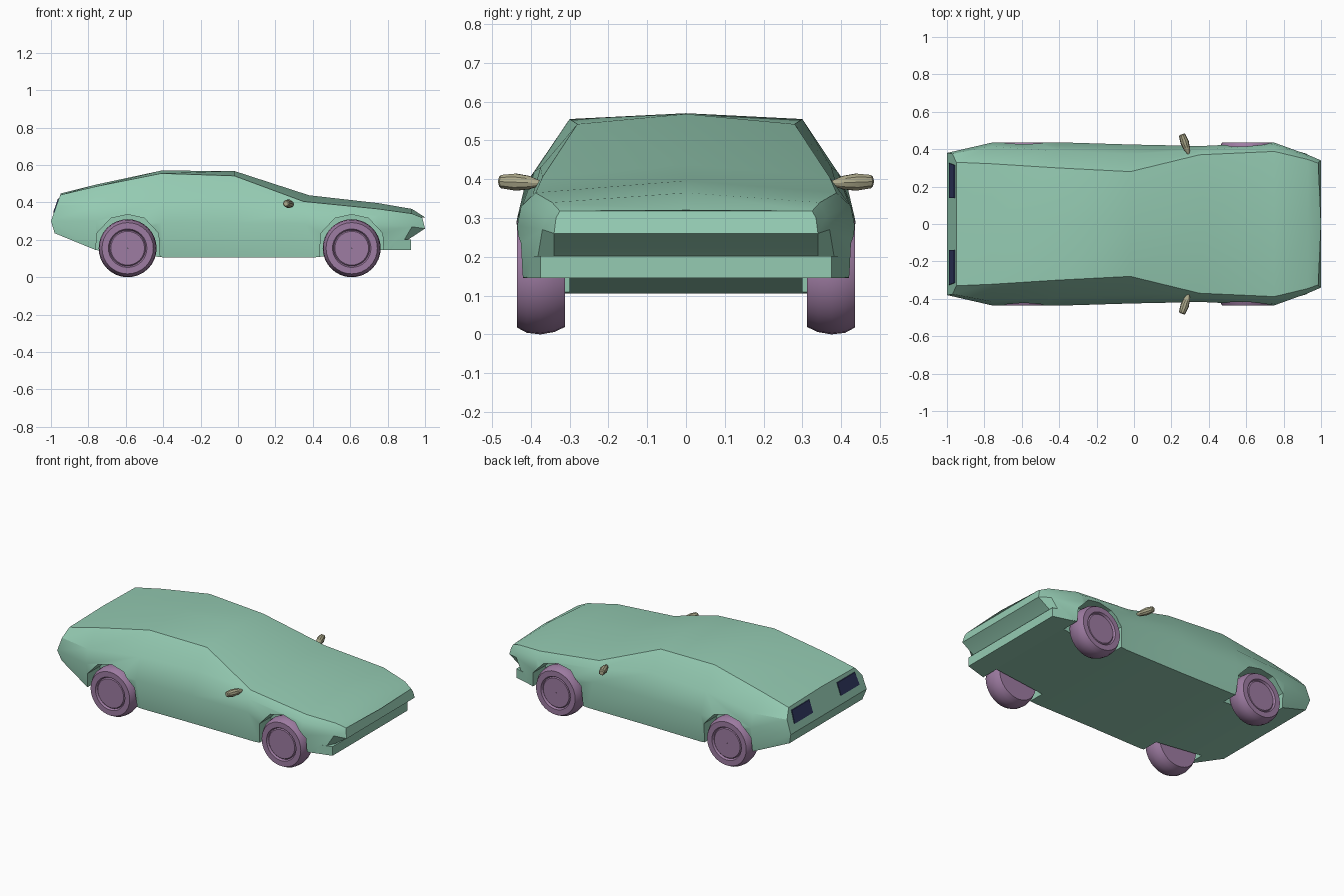
import bpy, bmesh, math
from mathutils import Vector

if "Cube" in bpy.data.objects:
    bpy.data.objects.remove(bpy.data.objects["Cube"])


def material(name, color):
    m = bpy.data.materials.new(name)
    m.diffuse_color = (*color, 1)
    m.use_nodes = True
    m.node_tree.nodes["Principled BSDF"].inputs["Base Color"].default_value = m.diffuse_color
    return m


GREEN = material("paint", (0.30, 0.60, 0.45))
PURPLE = material("wheel_purple", (0.34, 0.20, 0.36))
KHAKI = material("mirror_khaki", (0.42, 0.40, 0.26))
NAVY = material("lamp_navy", (0.03, 0.04, 0.12))


def make(name, verts, faces, mat=None, smooth=True):
    bm = bmesh.new()
    vs = [bm.verts.new(v) for v in verts]
    for f in faces:
        bm.faces.new([vs[i] for i in f])
    bmesh.ops.recalc_face_normals(bm, faces=bm.faces)
    me = bpy.data.meshes.new(name)
    bm.to_mesh(me)
    bm.free()
    ob = bpy.data.objects.new(name, me)
    bpy.context.collection.objects.link(ob)
    if mat:
        me.materials.append(mat)
    if smooth:
        smooth_by_angle(ob)
    return ob


def smooth_by_angle(ob):
    bpy.ops.object.select_all(action='DESELECT')
    ob.select_set(True)
    bpy.context.view_layer.objects.active = ob
    bpy.ops.object.shade_smooth_by_angle(angle=math.radians(28))


def loft(rings):
    """Bridge closed rings, leaving both ends open."""
    n = len(rings[0])
    verts = [p for r in rings for p in r]
    faces = [(i * n + j, i * n + (j + 1) % n, (i + 1) * n + (j + 1) % n, (i + 1) * n + j)
             for i in range(len(rings) - 1) for j in range(n)]
    return verts, faces


def prism(bottom, top):
    verts, faces = loft([bottom, top])
    n = len(bottom)
    return verts, faces + [tuple(range(n)), tuple(range(n, 2 * n))]


# Body: lengthwise lines from tail to nose, mirrored across the centre
centre = [(-.95, .447), (-.76, .495), (-.41, .57), (-.02, .568),
          (.38, .438), (.75, .396), (.93, .365), (1.0, .32)]
roof_edge = [(-.95, .33, .44), (-.76, .322, .485), (-.41, .30, .555), (-.02, .28, .542),
             (.35, .37, .405), (.75, .388, .365), (.93, .345, .34), (.985, .325, .318)]
shoulder = [(-.97, .375, .385), (-.76, .415, .385), (-.41, .39, .42), (-.02, .375, .43),
            (.35, .395, .36), (.75, .425, .33), (.93, .362, .305), (.99, .335, .30)]
belt = [(-1, .38, .30), (-.76, .435, .30), (-.41, .437, .29), (-.02, .425, .29),
        (.36, .417, .285), (.75, .435, .28), (.93, .37, .27), (1.0, .34, .26)]
sill = [(-.98, .365, .235), (-.76, .42, .145), (-.39, .41, .105), (-.02, .405, .105),
        (.40, .405, .105), (.78, .42, .146), (.86, .39, .15), (.908, .34, .2)]
rings = []
for i, (cx, cz) in enumerate(centre):
    half = [line[i] for line in (roof_edge, shoulder, belt, sill)]
    rings.append([(cx, 0, cz)] + half + [(x, -y, z) for x, y, z in reversed(half)])
verts, faces = loft(rings)
for k in (0, 63):
    faces += [tuple(k + j for j in (0, 1, 2, 3, 6, 7, 8)), (k + 3, k + 4, k + 5, k + 6)]
body = make("body", verts, faces, GREEN, smooth=False)

# Wheel arches cut into the flanks
arch = [(-.175, -.1), (-.165, .08), (-.09, .16), (0, .18), (.09, .16), (.165, .08), (.175, -.1)]
AXLES = (-.59, .608)
for ax in AXLES:
    for s in (-1, 1):
        cutter = make("arch_cutter", *prism([(ax + x, s * .3, .155 + z) for x, z in arch],
                                            [(ax + x, s * .6, .155 + z) for x, z in arch]), smooth=False)
        cutter.hide_render = True
        mod = body.modifiers.new("arch", 'BOOLEAN')
        mod.object, mod.operation, mod.solver = cutter, 'DIFFERENCE', 'EXACT'
        bpy.context.view_layer.objects.active = body
        bpy.ops.object.modifier_apply(modifier=mod.name)
        bpy.data.objects.remove(cutter)
smooth_by_angle(body)

# Front bumper below the nose
plan = [(.785, .415), (.925, .375), (.925, -.375), (.785, -.415)]
make("front_bumper", *prism([(x, y, .145) for x, y in plan], [(x, y, .202) for x, y in plan]), GREEN)

# Wheels: turned profile (y, radius) with a recessed hub
profile = [(.312, .001), (.312, .136), (.34, .149), (.375, .155), (.41, .151), (.436, .137),
           (.436, .103), (.424, .096), (.43, .09), (.43, .001)]
SEG = 32
for ax, end in zip(AXLES, ("rear", "front")):
    for s, side in ((-1, "right"), (1, "left")):
        wr = [[(ax + r * math.cos(2 * math.pi * k / SEG), s * y,
                .155 + r * math.sin(2 * math.pi * k / SEG)) for k in range(SEG)] for y, r in profile]
        make(f"{end}_{side}_wheel", *loft(wr), PURPLE)

for s, side in ((-1, "right"), (1, "left")):
    # Door mirror: stubby tapered pod on a narrow stalk
    a, b = Vector((.292, s * .375, .39)), Vector((.256, s * .48, .394))
    along = (b - a).normalized()
    across = along.cross(Vector((0, 0, 1))).normalized()
    mr = []
    for t, r in ((0, .006), (.28, .018), (.6, .023), (.95, .018), (1, .013)):
        c = a.lerp(b, t)
        mr.append([c + across * r * math.cos(k * math.pi / 5) + Vector((0, 0, r * math.sin(k * math.pi / 5)))
                   for k in range(10)])
    v, f = loft(mr)
    make(f"{side}_mirror", v, f + [tuple(range(10)), tuple(range(40, 50))], KHAKI)

    # Tail lamp lying on the sloping rear panel
    quad = [(.14, .345), (.325, .345), (.315, .42), (.14, .42)]
    back = [(-.95 - (.447 - z) * .34, s * y, z) for y, z in quad]
    make(f"{side}_tail_lamp", *prism([(x + .01, y, z) for x, y, z in back],
                                     [(x - .004, y, z) for x, y, z in back]), NAVY)
